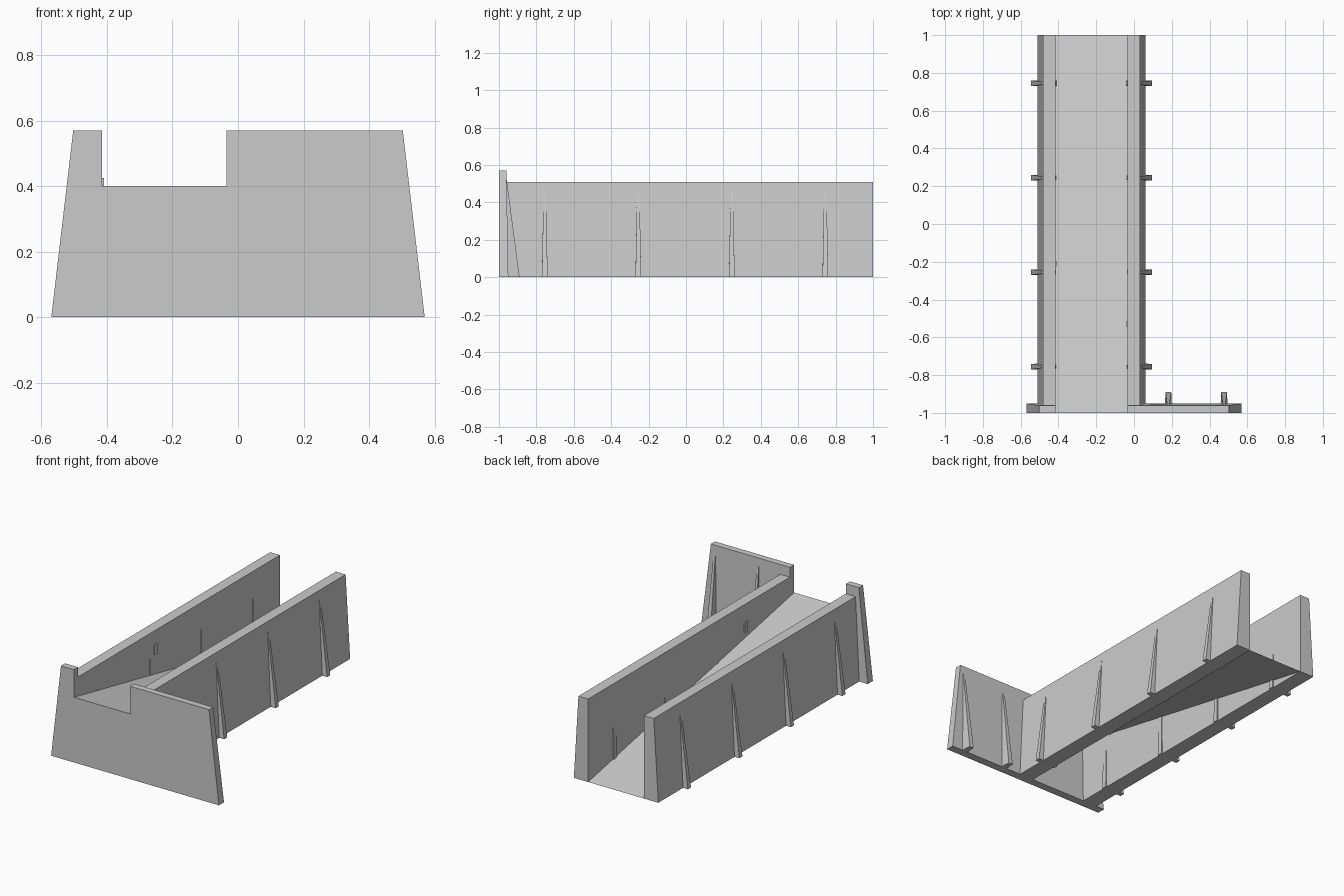
import bpy, bmesh

if "Cube" in bpy.data.objects:
    bpy.data.objects.remove(bpy.data.objects["Cube"])

CX = -0.225  # centre line of the ramp channel


def loft(name, a, b):
    """Solid between two matching rings of 3D points."""
    bm = bmesh.new()
    va = [bm.verts.new(p) for p in a]
    vb = [bm.verts.new(p) for p in b]
    n = len(a)
    bm.faces.new(va)
    bm.faces.new(vb[::-1])
    for i in range(n):
        j = (i + 1) % n
        bm.faces.new((va[i], vb[i], vb[j], va[j]))
    bmesh.ops.recalc_face_normals(bm, faces=bm.faces)
    me = bpy.data.meshes.new(name)
    bm.to_mesh(me)
    bm.free()
    ob = bpy.data.objects.new(name, me)
    bpy.context.collection.objects.link(ob)
    return ob


def rect(xs, ys, z):
    """Ring of four corners; each x end has its own half width about y."""
    (x0, x1), (y, h0, h1) = xs, ys
    return [(x0, y - h0, z), (x1, y - h1, z), (x1, y + h1, z), (x0, y + h0, z)]


# front panel with notch, back face leaning slightly forward
profile = [(-0.57, 0), (0.57, 0), (0.503, 0.57), (-0.035, 0.57),
           (-0.035, 0.4), (-0.415, 0.4), (-0.415, 0.57), (-0.503, 0.57)]
loft("front_panel",
     [(x, -1, z) for x, z in profile],
     [(x, -0.95 - 0.0175 * z, 0.391 if z == 0.4 else z) for x, z in profile])

# braces behind the free part of the panel
for i, x in enumerate((0.182, 0.477)):
    loft(f"panel_brace_{i}",
         [(x - 0.019, -0.97, 0), (x + 0.019, -0.97, 0),
          (x + 0.015, -0.89, 0), (x - 0.015, -0.89, 0)],
         [(x - 0.007, -0.97, 0.52), (x + 0.007, -0.97, 0.52),
          (x + 0.006, -0.958, 0.52), (x - 0.006, -0.958, 0.52)])

# side walls and their tapered ribs, mirrored about the channel centre
for side, s in (("left", -1), ("right", 1)):
    wall = [(0.19, 0), (0.287, 0), (0.256, 0.51), (0.19, 0.51)]
    loft(f"{side}_wall",
         [(CX + s * d, -0.96, z) for d, z in wall],
         [(CX + s * d, 1, z) for d, z in wall])
    for i, y in enumerate((-0.755, -0.255, 0.245, 0.745)):
        loft(f"{side}_rib_{i}",
             rect((CX + s * 0.182, CX + s * 0.32), (y, 0.016, 0.015), 0),
             rect((CX + s * 0.192, CX + s * 0.254), (y, 0.006, 0.006), 0.5))

# sloping ramp sheet
me = bpy.data.meshes.new("ramp")
me.from_pydata([(CX - 0.19, -1, 0.4), (CX + 0.19, -1, 0.4),
                (CX + 0.19, 1, 0), (CX - 0.19, 1, 0)], [], [(0, 1, 2, 3)])
bpy.context.collection.objects.link(bpy.data.objects.new("ramp", me))

# small blocks on the inner wall faces
for name, x, y, z in (("left_block", CX - 0.19, -0.21, 0.395),
                      ("right_block", CX + 0.19, -0.53, 0.37)):
    loft(name,
         rect((x - 0.006, x + 0.006), (y, 0.015, 0.015), z - 0.03),
         rect((x - 0.006, x + 0.006), (y, 0.015, 0.015), z + 0.03))
